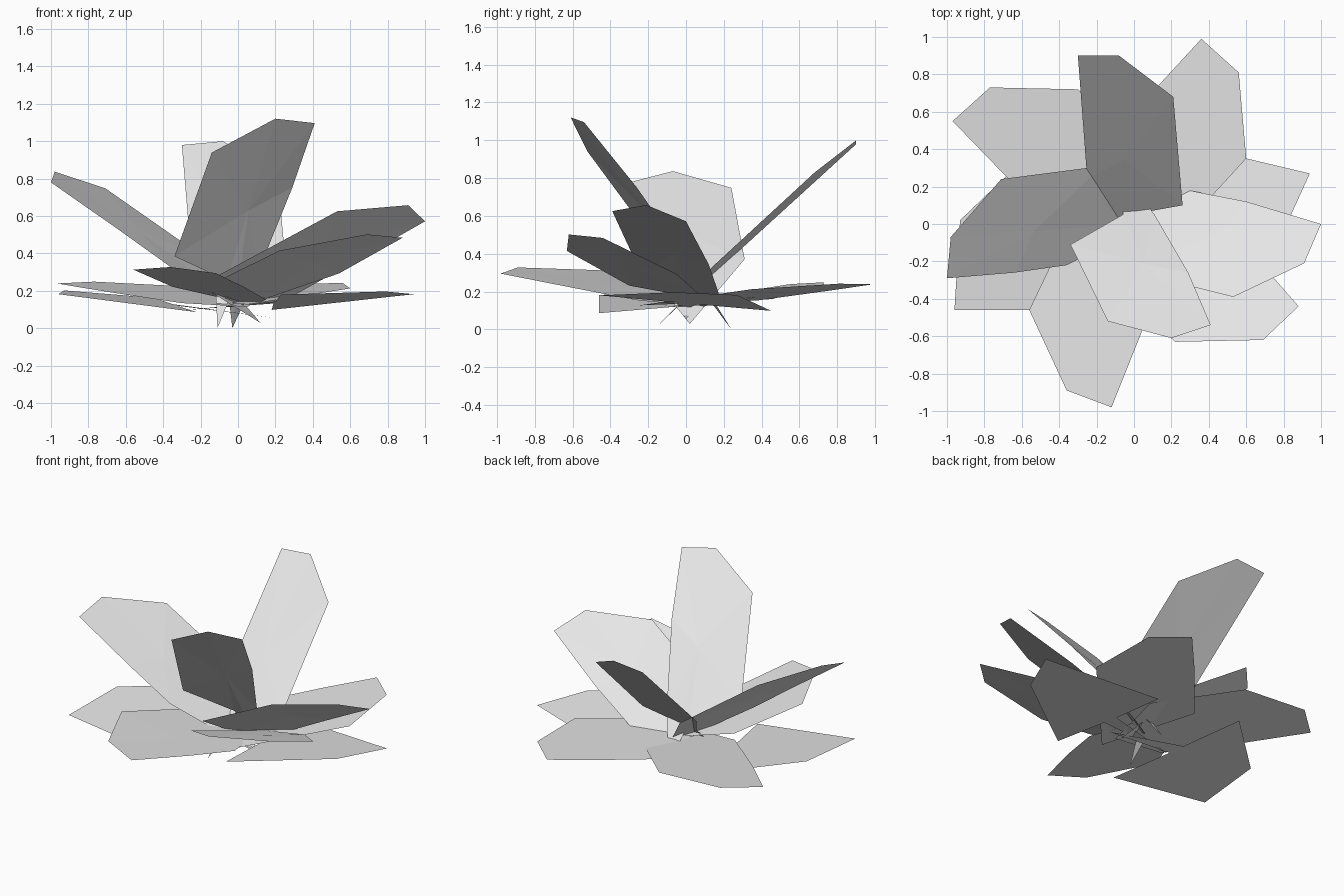
import bpy
import bmesh

# Remove the default cube
default_cube = bpy.data.objects.get("Cube")
if default_cube:
    bpy.data.objects.remove(default_cube, do_unlink=True)

# One plain grey for every leaf
grey = (0.8, 0.8, 0.8, 1.0)
leaf_material = bpy.data.materials.new("leaf_grey")
leaf_material.use_nodes = True
leaf_material.diffuse_color = grey
for node in leaf_material.node_tree.nodes:
    if node.type == 'BSDF_PRINCIPLED':
        node.inputs["Base Color"].default_value = grey


def make_leaf(name, outline, lean_x, lean_y, root_height, bow=0.0):
    """Lift a plan outline onto a leaning, bowed sheet, folded at its middle."""
    def height(x, y):
        rise = lean_x * x + lean_y * y
        return max(root_height + rise - bow * rise * rise, 0)

    mesh = bpy.data.meshes.new(name)
    bm = bmesh.new()
    corners = [bm.verts.new((x, y, height(x, y))) for x, y in outline]
    blade = bm.faces.new(corners)
    blade.normal_update()
    if blade.normal.z < 0:
        blade.normal_flip()
    # The middle of the blade follows the bow, which gives faceted folds
    middle = bmesh.ops.poke(bm, faces=[blade])["verts"][0]
    middle.co.x = sum(x for x, y in outline) / len(outline)
    middle.co.y = sum(y for x, y in outline) / len(outline)
    middle.co.z = height(middle.co.x, middle.co.y)
    bm.to_mesh(mesh)
    bm.free()
    mesh.materials.append(leaf_material)
    leaf = bpy.data.objects.new(name, mesh)
    bpy.context.collection.objects.link(leaf)


# Upright leaves, each with a narrow stalk point reaching the ground
make_leaf("upright_back_leaf",
          [(-.3, .9), (-.08, .9), (.21, .68), (.26, .1), (-.02, .05),
           (-.11, -.17), (-.12, .06), (-.25, .24)],
          lean_x=.1, lean_y=.97, root_height=.172, bow=.05)
make_leaf("upright_front_leaf",
          [(.2, -.61), (.41, -.54), (.29, -.26), (.11, .05), (-.03, .24),
           (-.06, .05), (-.34, -.11), (-.14, -.52)],
          lean_x=.3, lean_y=-1.33, root_height=.34, bow=.12)

# Raised leaves on the two sides
make_leaf("raised_right_leaf",
          [(-1, -.29), (-.98, -.07), (-.71, .24), (-.17, .31), (.12, .02),
           (-.36, -.22), (-.64, -.26)],
          lean_x=-.82, lean_y=.38, root_height=.12, bow=.1)
make_leaf("raised_left_leaf",
          [(.53, -.39), (.91, -.21), (1, 0), (.6, .12), (.24, .19),
           (-.05, .05), (-.11, -.23)],
          lean_x=.44, lean_y=-.7, root_height=.17, bow=.2)
make_leaf("raised_front_left_leaf",
          [(.22, -.63), (.69, -.62), (.88, -.44), (.54, -.05), (.15, .1),
           (-.15, -.3)],
          lean_x=.22, lean_y=-.35, root_height=.16, bow=.2)

# Spreading leaves in the middle layer
make_leaf("spreading_front_leaf",
          [(-.56, -.46), (-.36, -.89), (-.12, -.98), (.04, -.58),
           (.15, -.25), (.08, .08), (-.35, -.02)],
          lean_x=-.2, lean_y=-.13, root_height=.15, bow=.3)
make_leaf("spreading_back_right_leaf",
          [(-.97, .55), (-.77, .73), (-.3, .72), (.12, .3), (.05, -.12),
           (-.3, -.1), (-.68, .25)],
          lean_x=-.05, lean_y=.11, root_height=.13)
make_leaf("spreading_back_left_leaf",
          [(.36, .99), (.56, .81), (.6, .35), (.05, -.25), (-.17, .38),
           (.13, .74)],
          lean_x=.08, lean_y=.07, root_height=.14)

# Low leaves underneath, cut straight at the root with a thin stalk
make_leaf("low_right_leaf",
          [(-.96, -.46), (-.93, .02), (-.45, .48), (-.35, .06), (.2, 0),
           (-.33, -.04), (-.22, -.46)],
          lean_x=-.13, lean_y=.05, root_height=.08)
make_leaf("low_left_leaf",
          [(.94, .27), (.79, -.06), (.23, -.46), (.2, -.05), (-.3, -.03),
           (.19, .06), (.18, .45)],
          lean_x=.09, lean_y=-.085, root_height=.12)
